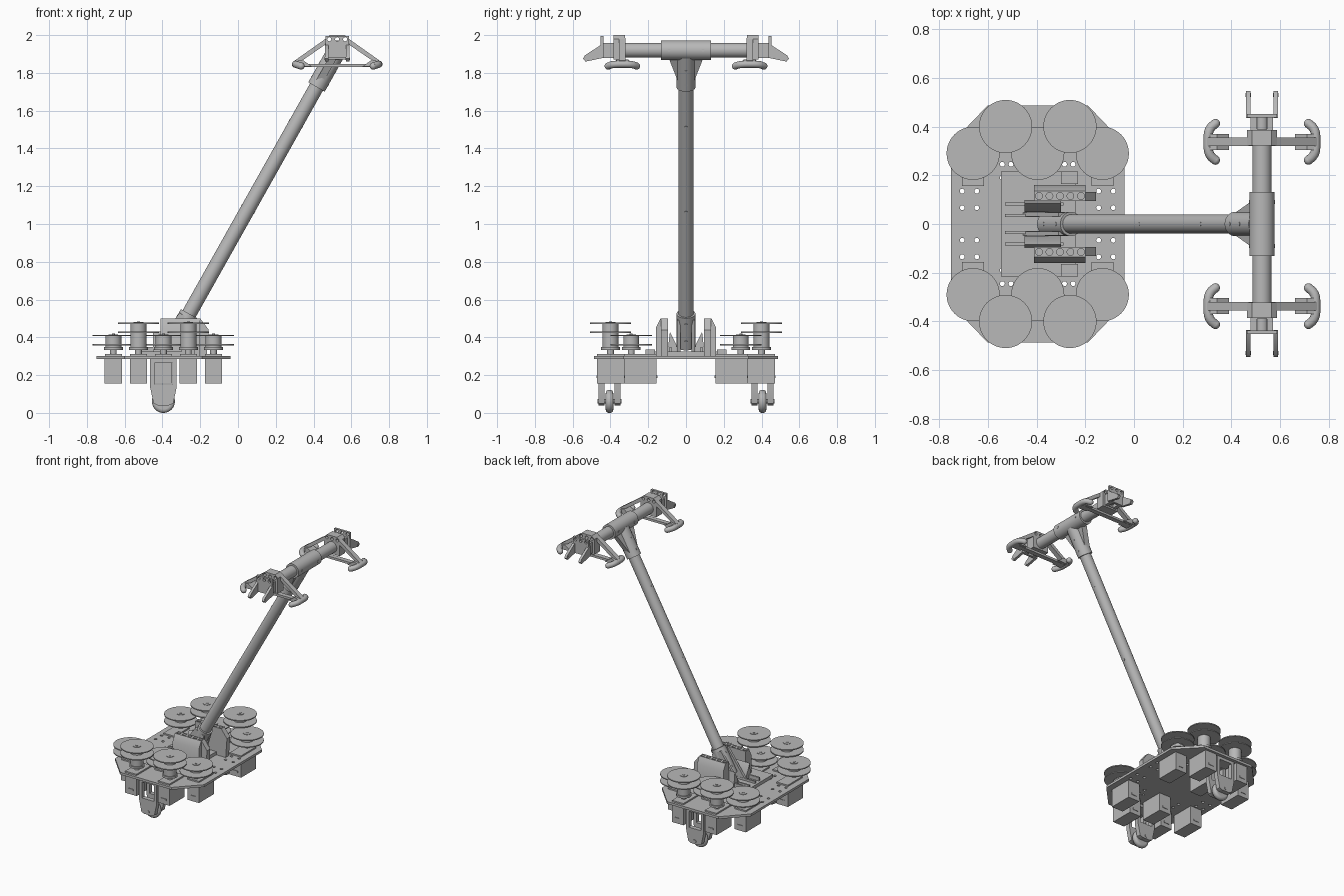
import bpy, bmesh, math
from mathutils import Vector

cube = bpy.data.objects.get("Cube")
if cube:
    bpy.data.objects.remove(cube)

GREY = (0.48, 0.48, 0.48, 1)
mat = bpy.data.materials.new("plain_grey")
mat.use_nodes = True
mat.diffuse_color = GREY
mat.node_tree.nodes["Principled BSDF"].inputs["Base Color"].default_value = GREY
parts = []


def finish(bm, name):
    bmesh.ops.recalc_face_normals(bm, faces=bm.faces)
    mesh = bpy.data.meshes.new(name)
    bm.to_mesh(mesh)
    bm.free()
    mesh.materials.append(mat)
    obj = bpy.data.objects.new(name, mesh)
    bpy.context.scene.collection.objects.link(obj)
    parts.append(obj)
    return obj


def prism(name, pts, axis, lo, hi, lean=0, pivot=0):
    """Extrude a flat outline along an axis, optionally leaning x with height."""
    place = {"x": lambda p, h: (h + lean * (p[1] - pivot), p[0], p[1]),
             "y": lambda p, h: (p[0], h, p[1]),
             "z": lambda p, h: (p[0], p[1], h)}[axis]
    bm = bmesh.new()
    a = [bm.verts.new(place(p, lo)) for p in pts]
    b = [bm.verts.new(place(p, hi)) for p in pts]
    bm.faces.new(a)
    bm.faces.new(b[::-1])
    for i in range(len(pts)):
        j = (i + 1) % len(pts)
        bm.faces.new((a[i], a[j], b[j], b[i]))
    return finish(bm, name)


def box(name, x0, x1, y0, y1, z0, z1):
    return prism(name, [(x0, y0), (x1, y0), (x1, y1), (x0, y1)], "z", z0, z1)


def rod(name, a, b, r, sides=32):
    a, b = Vector(a), Vector(b)
    bm = bmesh.new()
    bmesh.ops.create_cone(bm, cap_ends=True, segments=sides, radius1=r, radius2=r, depth=(b - a).length)
    bmesh.ops.rotate(bm, verts=bm.verts, matrix=(b - a).to_track_quat("Z", "Y").to_matrix())
    bmesh.ops.translate(bm, verts=bm.verts, vec=(a + b) / 2)
    return finish(bm, name)


def cut(obj, cutters):
    """Subtract every cutter, then discard the cutters."""
    for c in cutters:
        m = obj.modifiers.new("cut", "BOOLEAN")
        m.operation, m.solver, m.object = "DIFFERENCE", "EXACT", c
    bpy.context.view_layer.update()
    dg = bpy.context.evaluated_depsgraph_get()
    mesh = bpy.data.meshes.new_from_object(obj.evaluated_get(dg))
    obj.modifiers.clear()
    obj.data = mesh
    for c in cutters:
        parts.remove(c)
        bpy.data.objects.remove(c)


def z_hole(x, y, z0, z1, r=0.01):
    return rod("hole", (x, y, z0), (x, y, z1), r, 12)


CX, TX, TZ = -0.395, 0.525, 1.92      # chassis centre, tee centre and height
DECK = 0.302
FOOT, HEAD = Vector((-0.385, 0, 0.30)), Vector((TX, 0, TZ))
LEAN = (HEAD.x - FOOT.x) / (HEAD.z - FOOT.z)


def on_mast(z):
    return FOOT + (HEAD - FOOT) * ((z - FOOT.z) / (HEAD.z - FOOT.z))


# Chassis deck with chamfered corners and hole pattern
W, C, L, S = 0.355, 0.205, 0.487, 0.33
deck = prism("deck_plate", [(CX - W, -S), (CX - C, -L), (CX + C, -L), (CX + W, -S),
                            (CX + W, S), (CX + C, L), (CX - C, L), (CX - W, S)], "z", 0.285, DECK)
spots = [(CX + sx * dx, sy * y) for sx in (-1, 1) for sy in (-1, 1)
         for dx, y in [(0.31, 0.067), (0.25, 0.067), (0.31, 0.135), (0.25, 0.135),
                       (0.145, 0.245), (0.11, 0.245), (0.145, 0.19)]]
cut(deck, [z_hole(x, y, 0.25, 0.34) for x, y in spots])

# Spools with their motors
for s in (-1, 1):
    for dx, y, top, m0, m1 in [(-0.265, 0.29, 0.41, 0.155, 0.325), (0, 0.29, 0.41, 0.155, 0.325),
                               (0.265, 0.29, 0.41, 0.155, 0.325),
                               (-0.132, 0.40, 0.475, 0.30, 0.47), (0.132, 0.40, 0.475, 0.30, 0.47)]:
        x, y = CX + dx, s * y
        rod("spool_shaft", (x, y, DECK), (x, y, 0.35), 0.018, 20)
        rod("spool_seat", (x, y, 0.333), (x, y, 0.348), 0.05)
        rod("spool_hub", (x, y, 0.348), (x, y, top), 0.042)
        for z in (top - 0.052, top - 0.004):
            rod("spool_flange", (x, y, z), (x, y, z + 0.007), 0.109, 48)
        rod("spool_cap", (x, y, top), (x, y, top + 0.006), 0.026, 24)
        rod("spool_pin", (x, y, top), (x, y, top + 0.009), 0.008, 12)
        a, b = sorted((s * m0, s * m1))
        box("motor_housing", x - 0.046, x + 0.046, a, b, 0.155, 0.285)
        box("motor_mount", x - 0.045, x + 0.045, a, b, DECK, 0.312)
        for end in (a, b):
            box("motor_socket", x - 0.02, x + 0.02, end - 0.004, end + 0.004, 0.184, 0.197)

# Casters: two windowed fork plates and a rounded wheel each
for s in (-1, 1):
    y = s * 0.405
    for dy in (-0.043, 0.043):
        fork = prism("caster_fork", [(CX - 0.07, 0.285), (CX - 0.07, 0.135), (CX - 0.052, 0.05),
                                     (CX - 0.03, 0.04), (CX + 0.03, 0.04), (CX + 0.052, 0.05),
                                     (CX + 0.07, 0.135), (CX + 0.07, 0.285)],
                     "y", y + dy - 0.016, y + dy + 0.016)
        cut(fork, [box("window", CX - 0.048, CX + 0.048, y + dy - 0.05, y + dy + 0.05, 0.15, 0.265)])
    box("caster_bridge", CX - 0.07, CX + 0.07, y - 0.059, y + 0.059, 0.268, 0.285)
    wheel = rod("caster_wheel", (CX, y - 0.02, 0.061), (CX, y + 0.02, 0.061), 0.061, 40)
    bev = wheel.modifiers.new("round", "BEVEL")
    bev.width, bev.segments, bev.limit_method = 0.017, 4, "ANGLE"
    rod("caster_axle", (CX, y - 0.063, 0.061), (CX, y + 0.063, 0.061), 0.012, 16)

# Mast foot: base slab, cheek blocks, gussets and rails
box("foot_slab", -0.545, -0.24, -0.215, 0.215, DECK, 0.325)
for s in (-1, 1):
    block = prism("cheek_block", [(s * 0.095, DECK), (s * 0.16, DECK), (s * 0.16, 0.45),
                                  (s * 0.135, 0.5), (s * 0.095, 0.5)], "x", -0.41, -0.2)
    cut(block, [z_hole(-0.39 + 0.043 * i, s * 0.115, 0.46, 0.55, 0.014) for i in range(5)])
    prism("cheek_nose", [(-0.2, 0.5), (-0.155, 0.44), (-0.165, DECK), (-0.2, DECK)],
          "y", s * 0.095, s * 0.132)
    prism("foot_wedge", [(s * 0.05, 0.32), (s * 0.098, 0.32), (s * 0.085, 0.43), (s * 0.05, 0.36)],
          "x", -0.45, -0.3)
    prism("foot_cheek", [(-0.46, 0.32), (-0.29, 0.32), (-0.24, 0.49), (-0.31, 0.53)],
          "y", s * 0.03, s * 0.048)
    for y, z in ((0.035, 0.34), (0.082, 0.35)):
        box("foot_rail", -0.53, -0.29, s * y - 0.006, s * y + 0.006, 0.32, z)
    box("deck_bracket", -0.3, -0.23, s * 0.19 - 0.025, s * 0.19 + 0.025, DECK, 0.335)

# Leaning mast with end sleeves and cross pins
rod("mast_tube", on_mast(0.36), on_mast(1.88), 0.039)
rod("mast_lower_sleeve", on_mast(0.355), on_mast(0.525), 0.05)
rod("mast_upper_sleeve", on_mast(1.725), on_mast(1.9), 0.05)
across = Vector((HEAD.z - FOOT.z, 0, FOOT.x - HEAD.x)).normalized()
for z, r in ((0.40, 0.051), (0.49, 0.051), (1.08, 0.04), (1.53, 0.04), (1.76, 0.051), (1.83, 0.051)):
    p = on_mast(z)
    rod("mast_pin", p - across * r, p + across * r, 0.008, 12)

# Tee fitting and crossbar
prism("tee_gusset", [(-0.1, 1.9), (-0.045, 1.76), (0.045, 1.76), (0.1, 1.9)],
      "x", -0.022 + TX, 0.022 + TX, LEAN, TZ)
rod("tee_sleeve", (TX, -0.132, TZ), (TX, 0.132, TZ), 0.052)
rod("crossbar", (TX, -0.39, TZ), (TX, 0.39, TZ), 0.039)
for y in (-0.09, 0.09):
    rod("tee_pin", (TX - 0.054, y, TZ), (TX + 0.054, y, TZ), 0.008, 12)

# Arm heads at both crossbar ends
for s in (-1, 1):
    yc = s * 0.337
    lo, hi = sorted((s * 0.322, s * 0.385))
    head = prism("head_plate", [(TX - 0.062, 1.87), (TX + 0.062, 1.87), (TX + 0.062, 1.98),
                                (TX + 0.04, 2.0), (TX - 0.04, 2.0), (TX - 0.062, 1.98)], "y", lo, hi)
    cut(head, [rod("hole", (TX + dx, lo - 0.1, 1.978), (TX + dx, hi + 0.1, 1.978), 0.011, 12)
               for dx in (-0.042, 0, 0.042)])
    box("head_bottom_bar", TX - 0.22, TX + 0.22, yc - 0.017, yc + 0.017, 1.832, 1.848)
    for m in (-1, 1):
        # Sloping strut, lug and curved bumper
        prism("head_strut", [(TX + m * x, z) for x, z in
                             [(0.055, 1.985), (0.225, 1.865), (0.215, 1.845), (0.055, 1.955)]],
              "y", yc - 0.017, yc + 0.017)
        prism("strut_lug", [(TX + m * x, z) for x, z in
                            [(0.135, 1.835), (0.215, 1.832), (0.215, 1.862), (0.185, 1.87)]],
              "y", yc - 0.033, yc + 0.033)
        curve = bpy.data.curves.new("bumper_path", "CURVE")
        curve.dimensions, curve.bevel_depth, curve.bevel_resolution = "3D", 0.019, 4
        curve.use_fill_caps = True
        line = curve.splines.new("POLY")
        line.points.add(12)
        for i, p in enumerate(line.points):
            t = i / 6 - 1
            p.co = (TX + m * (0.221 - 0.03 * t ** 4), yc + t * 0.075, 1.846 - 0.01 * t ** 4, 1)
        tmp = bpy.data.objects.new("bumper_path", curve)
        bm = bmesh.new()
        bm.from_mesh(tmp.to_mesh())
        finish(bm, "bumper")
        bpy.data.objects.remove(tmp)
        for t in (-1, 1):
            bm = bmesh.new()
            bmesh.ops.create_uvsphere(bm, u_segments=16, v_segments=10, radius=0.019)
            bmesh.ops.translate(bm, verts=bm.verts, vec=(TX + m * 0.191, yc + t * 0.075, 1.836))
            finish(bm, "bumper_tip")
        # Prongs of the outer fork
        x = TX + m * 0.056
        prism("fork_prong", [(s * 0.435, 1.955), (s * 0.455, 1.945), (s * 0.535, 1.893),
                             (s * 0.546, 1.875), (s * 0.532, 1.86), (s * 0.435, 1.88)],
              "x", x - 0.009, x + 0.009)
        rod("prong_pin", (x - 0.011, s * 0.53, 1.877), (x + 0.011, s * 0.53, 1.877), 0.008, 12)
        a, b = sorted((s * 0.38, s * 0.44))
        box("fork_spacer", TX + m * 0.033 - 0.013, TX + m * 0.033 + 0.013, a, b, 1.88, 1.957)
    rod("fork_core", (TX, s * 0.38, TZ), (TX, s * 0.44, TZ), 0.026, 20)
    a, b = sorted((s * 0.436, s * 0.452))
    tab = box("fork_tab", TX - 0.062, TX + 0.062, a, b, 1.88, 1.995)
    cut(tab, [rod("hole", (TX + dx, a - 0.05, 1.978), (TX + dx, b + 0.05, 1.978), 0.011, 12)
              for dx in (-0.042, 0, 0.042)])

# Smooth rounded parts, keep hard edges
bpy.ops.object.select_all(action="DESELECT")
for o in parts:
    o.select_set(True)
bpy.context.view_layer.objects.active = parts[0]
bpy.ops.object.shade_smooth_by_angle(angle=math.radians(35))
